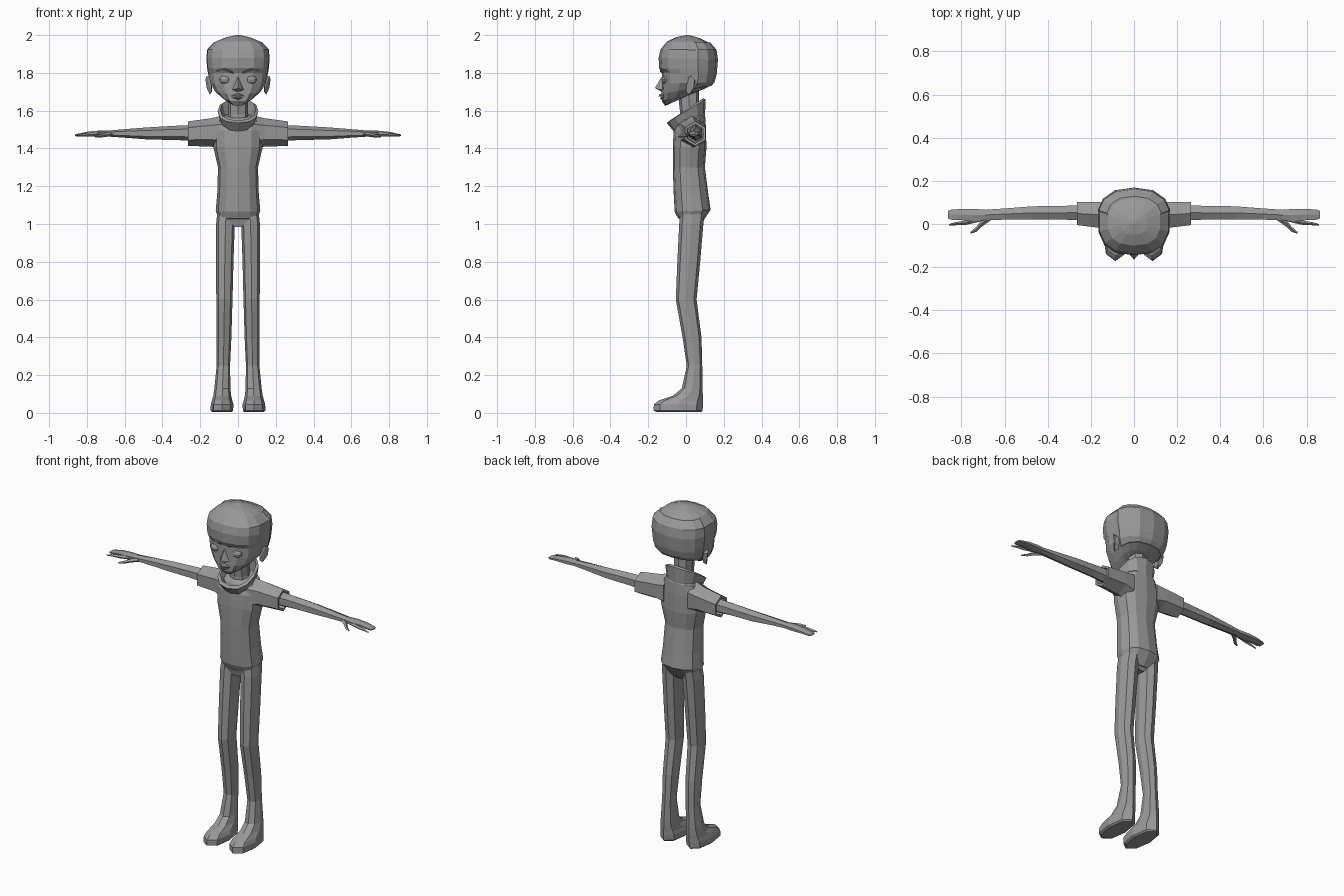
import bpy, bmesh
from math import sin, cos, pi
from mathutils import Vector

grey = bpy.data.materials.new("plain grey")
grey.diffuse_color = (0.32, 0.32, 0.32, 1)


def finish(name, bm, mirror=False):
    bmesh.ops.recalc_face_normals(bm, faces=bm.faces[:])
    me = bpy.data.meshes.new(name)
    bm.to_mesh(me)
    bm.free()
    me.materials.append(grey)
    ob = bpy.data.objects.new(name, me)
    bpy.context.collection.objects.link(ob)
    if mirror:
        mod = ob.modifiers.new("mirror", "MIRROR")
        mod.use_mirror_merge = False
    return ob


def unit_ring(n, power):
    """Rounded-square outline, starting at the front."""
    def soft(v):
        return abs(v) ** power * (1 if v > 0 else -1) if abs(v) > 1e-6 else 0
    return [(soft(sin(2 * pi * i / n)), soft(-cos(2 * pi * i / n))) for i in range(n)]


def flat_ring(zf, zb, x0, x1, f, b, n=12, power=0.85):
    """Ring around the z axis; height runs from zf at the front to zb at the back."""
    return [Vector(((x0 + x1) / 2 + u * (x1 - x0) / 2, (f + b) / 2 + v * (b - f) / 2,
                    zf + (zb - zf) * (v + 1) / 2)) for u, v in unit_ring(n, power)]


def side_ring(x, y0, y1, z0, z1, n=6):
    """Ring around the x axis, with corners at top and bottom."""
    return [Vector((x, (y0 + y1) / 2 + u * (y1 - y0) / 2 / (0.866 if n == 6 else 1),
                    (z0 + z1) / 2 + v * (z1 - z0) / 2)) for u, v in unit_ring(n, 1)]


def loft(rings, cap_start=True, cap_end=True):
    bm = bmesh.new()
    rows = [[bm.verts.new(p) for p in r] for r in rings]
    n = len(rows[0])
    for a, b in zip(rows, rows[1:]):
        for i in range(n):
            j = (i + 1) % n
            bm.faces.new((a[i], a[j], b[j], b[i]))
    if cap_start:
        bm.faces.new(rows[0])
    if cap_end:
        bm.faces.new(rows[-1])
    return bm


def hull(name, points, mirror=False):
    bm = bmesh.new()
    for p in points:
        bm.verts.new(p)
    bmesh.ops.convex_hull(bm, input=bm.verts[:])
    return finish(name, bm, mirror)


# Head: zf, zb, half width, front, back
head = [(1.625, 1.69, .045, -.11, .03), (1.65, 1.71, .09, -.128, .085),
        (1.69, 1.73, .125, -.13, .125), (1.74, 1.755, .15, -.128, .145),
        (1.80, 1.79, .158, -.128, .155), (1.825, 1.82, .163, -.142, .158),
        (1.88, 1.87, .168, -.145, .162), (1.925, 1.92, .164, -.135, .155),
        (1.967, 1.962, .122, -.10, .118), (1.99, 1.985, .065, -.05, .07),
        (2.0, 1.999, .012, 0, .02)]
bm = loft([flat_ring(zf, zb, -w, w, f, b, 14, .8) for zf, zb, w, f, b in head])
# Raised hair volume at the back of the head
back = [fc for fc in bm.faces if fc.calc_center_median().y > .06
        and 1.72 < fc.calc_center_median().z < 1.95]
bmesh.ops.recalc_face_normals(bm, faces=bm.faces[:])
bmesh.ops.inset_region(bm, faces=back, thickness=.008, depth=.007)
finish("head", bm)

# Face details
hull("nose", [(0, -.125, 1.785), (0, -.165, 1.72), (.018, -.145, 1.712), (-.018, -.145, 1.712),
              (.032, -.122, 1.71), (-.032, -.122, 1.71), (0, -.125, 1.698)])
hull("upper_lip", [(.045, -.118, 1.675), (-.045, -.118, 1.675), (.012, -.143, 1.684),
                   (-.012, -.143, 1.684), (0, -.145, 1.674), (0, -.12, 1.695)])
hull("lower_lip", [(.04, -.116, 1.673), (-.04, -.116, 1.673), (.012, -.14, 1.667),
                   (-.012, -.14, 1.667), (0, -.125, 1.655)])
hull("brow", [(.025, -.138, 1.805), (.07, -.138, 1.822), (.115, -.108, 1.812),
              (.025, -.12, 1.795), (.07, -.125, 1.81), (.07, -.11, 1.83), (.115, -.09, 1.80)], True)
hull("ear", [(.14, 0, 1.70), (.14, .005, 1.77), (.166, .025, 1.785), (.172, .045, 1.765),
             (.166, .04, 1.72), (.15, .018, 1.685), (.138, .05, 1.76), (.138, .035, 1.70)], True)
bm = bmesh.new()
bmesh.ops.create_uvsphere(bm, u_segments=10, v_segments=6, radius=1)
for v in bm.verts:
    v.co = Vector((.07 + v.co.x * .032, -.106 + v.co.y * .024, 1.764 + v.co.z * .023))
finish("eye", bm, True)

# Neck and the open collar around it
finish("neck", loft([flat_ring(z, z, -w, w, f, b, 8) for z, w, f, b in
                     [(1.50, .07, -.03, .08), (1.58, .052, -.03, .07), (1.71, .052, -.045, .07)]]))
finish("collar", loft([flat_ring(*r) for r in [
    (1.485, 1.55, -.085, .085, -.06, .10), (1.535, 1.66, -.108, .108, -.102, .104),
    (1.548, 1.665, -.094, .094, -.086, .09), (1.51, 1.57, -.07, .07, -.045, .085)]],
    False, False))

# Shirt body
shirt = [(1.03, 1.0, .098, -.042, .08), (1.065, 1.075, .118, -.06, .13),
         (1.16, 1.16, .11, -.065, .118), (1.30, 1.30, .106, -.07, .10),
         (1.41, 1.40, .13, -.07, .108), (1.495, 1.50, .13, -.065, .106),
         (1.545, 1.565, .105, -.05, .102), (1.56, 1.585, .07, -.035, .09)]
finish("shirt", loft([flat_ring(zf, zb, -w, w, f, b) for zf, zb, w, f, b in shirt]))

# Sleeve with a hollow cuff
finish("sleeve", loft([side_ring(*r) for r in [
    (.08, -.04, .098, 1.39, 1.575), (.14, -.02, .102, 1.41, 1.56),
    (.265, -.005, .103, 1.413, 1.543), (.265, .007, .091, 1.427, 1.529),
    (.21, .01, .09, 1.43, 1.528)]]), True)

# Arm and palm, forefinger, thumb
finish("arm", loft([side_ring(*r) for r in [
    (.20, .018, .088, 1.437, 1.525), (.33, .02, .084, 1.445, 1.52),
    (.47, .022, .082, 1.447, 1.512), (.60, .02, .072, 1.457, 1.502),
    (.69, .018, .066, 1.463, 1.494), (.74, .012, .07, 1.462, 1.494),
    (.80, .018, .07, 1.465, 1.488), (.85, .02, .066, 1.464, 1.477),
    (.862, .026, .06, 1.466, 1.474)]]), True)
finish("forefinger", loft([side_ring(*r, n=4) for r in [
    (.71, .012, .036, 1.466, 1.488), (.78, -.004, .016, 1.464, 1.484),
    (.83, -.006, .008, 1.463, 1.477), (.858, -.008, 0, 1.463, 1.47)]]), True)
finish("thumb", loft([side_ring(*r, n=4) for r in [
    (.665, .016, .04, 1.466, 1.488), (.705, -.012, .02, 1.46, 1.482),
    (.73, -.036, -.012, 1.458, 1.474), (.757, -.045, -.036, 1.458, 1.466)]]), True)

# Legs with feet: height, inner x, outer x, front, back
leg = [(.004, .035, .135, -.15, .08), (.012, .026, .145, -.172, .088),
       (.045, .024, .144, -.17, .09), (.065, .03, .138, -.145, .09),
       (.09, .036, .131, -.07, .089), (.13, .04, .125, -.022, .088),
       (.25, .042, .113, .004, .086), (.40, .035, .114, -.018, .082),
       (.60, .029, .115, -.054, .056), (.80, .024, .116, -.046, .075),
       (1.0, .017, .116, -.036, .092), (1.06, .012, .11, -.03, .10)]
finish("leg", loft([flat_ring(z, z, a, b, f, k, 8, .85) for z, a, b, f, k in leg]), True)

# Seat of the trousers between the legs
hull("trouser_seat", [(sx * x, y, z) for sx in (-1, 1) for x, y, z in
                      [(.02, -.02, .985), (.02, .06, .985), (.07, -.036, 1.04), (.07, .09, 1.04)]])
